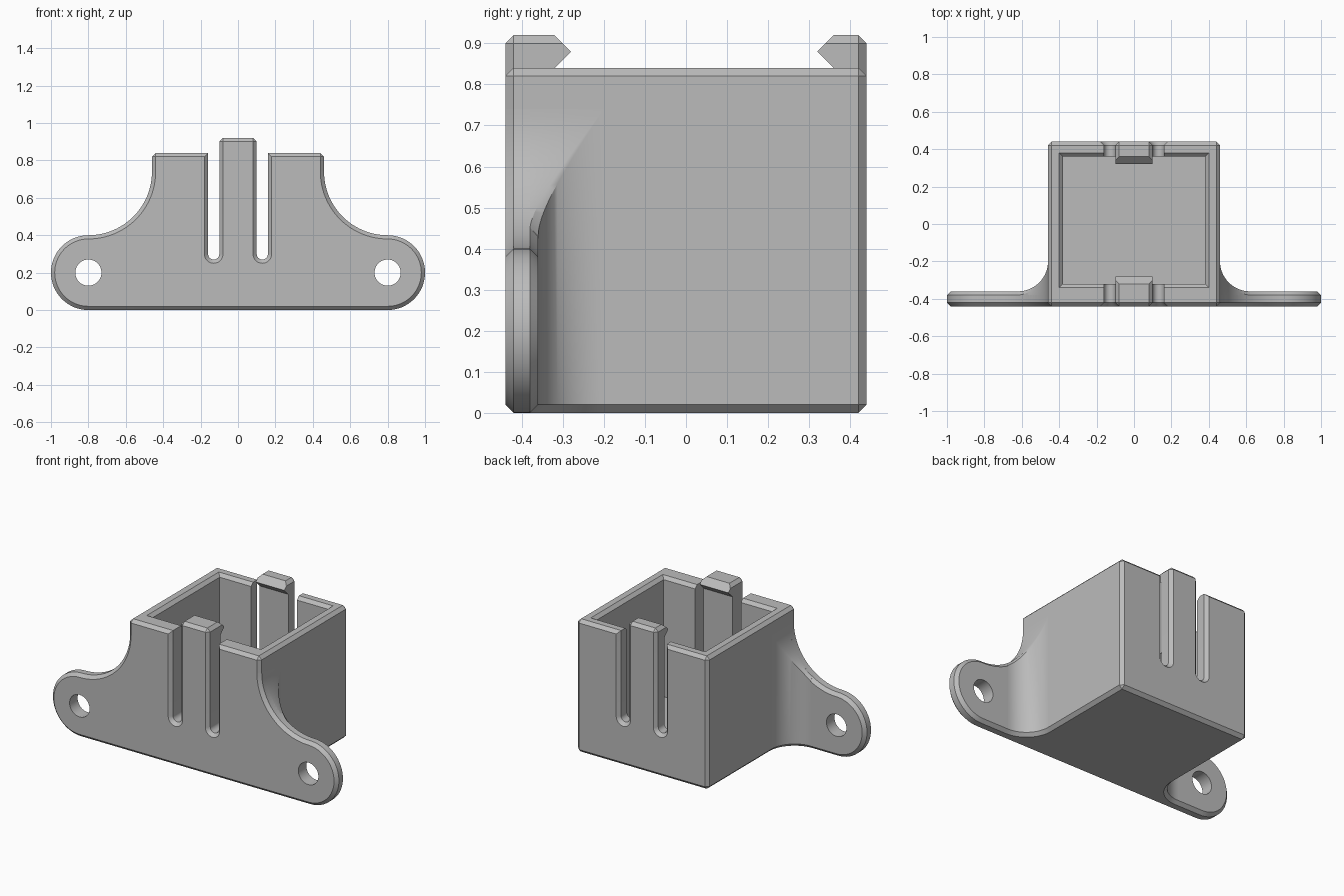
import bpy, bmesh
from math import cos, sin, pi, sqrt, radians

cube = bpy.data.objects.get("Cube")
if cube:
    bpy.data.objects.remove(cube, do_unlink=True)

grey = bpy.data.materials.new("plain_grey")
grey.use_nodes = True
grey.diffuse_color = (0.5, 0.5, 0.5, 1)
grey.node_tree.nodes["Principled BSDF"].inputs["Base Color"].default_value = (0.5, 0.5, 0.5, 1)

C = 0.02  # chamfer used on every outer edge


def add_object(name, bm):
    bmesh.ops.recalc_face_normals(bm, faces=bm.faces[:])
    mesh = bpy.data.meshes.new(name)
    bm.to_mesh(mesh)
    bm.free()
    mesh.materials.append(grey)
    obj = bpy.data.objects.new(name, mesh)
    bpy.context.collection.objects.link(obj)
    return obj


def loft(name, rings):
    """Skin a list of equal-length closed rings and cap both ends."""
    bm = bmesh.new()
    rows = [[bm.verts.new(p) for p in ring] for ring in rings]
    n = len(rows[0])
    for a, b in zip(rows, rows[1:]):
        for i in range(n):
            j = (i + 1) % n
            bm.faces.new((a[i], a[j], b[j], b[i]))
    bm.faces.new(rows[0])
    bm.faces.new(rows[-1])
    bmesh.ops.remove_doubles(bm, verts=bm.verts[:], dist=1e-5)
    return add_object(name, bm)


def activate(obj):
    bpy.ops.object.select_all(action='DESELECT')
    obj.select_set(True)
    bpy.context.view_layer.objects.active = obj


def cut(obj, cutter):
    cutter.hide_render = True
    mod = obj.modifiers.new("cut", 'BOOLEAN')
    mod.operation = 'DIFFERENCE'
    mod.solver = 'EXACT'
    mod.object = cutter
    activate(obj)
    bpy.ops.object.modifier_apply(modifier=mod.name)
    bpy.data.objects.remove(cutter, do_unlink=True)


def smooth(obj):
    activate(obj)
    bpy.ops.object.shade_smooth_by_angle(angle=radians(30))


def arc(cx, cz, r, start, end, steps):
    angles = [radians(start + (end - start) * i / steps) for i in range(steps + 1)]
    return [(cx + r * cos(a), cz + r * sin(a)) for a in angles]


# Chamfered box shell
W, D, H = 0.46, 0.44, 0.84
bm = bmesh.new()
bmesh.ops.create_cube(bm, size=1)
for v in bm.verts:
    v.co = (v.co.x * 2 * W, v.co.y * 2 * D, (v.co.z + 0.5) * H)
bmesh.ops.bevel(bm, geom=bm.edges[:], offset=C, offset_type='OFFSET',
                segments=1, affect='EDGES')
box = add_object("box_shell", bm)


# Cavity with a flared rim
def cavity_ring(z, d):
    x, y0, y1 = 0.38 + d, -0.32 - d, 0.36 + d
    return [(-x, y0, z), (x, y0, z), (x, y1, z), (-x, y1, z)]


cut(box, loft("cavity_cutter", [cavity_ring(0.08, 0), cavity_ring(H - C, 0),
                                cavity_ring(H + C, 2 * C)]))


# Round-bottomed slots either side of the snap tabs, chamfered outside
def slot_ring(s, y, d):
    pts = [(0.10 - d, 1.2)] + arc(0.13, 0.30, 0.03 + d, 180, 360, 20) + [(0.16 + d, 1.2)]
    return [(s * x, y, z) for x, z in pts]


for s in (-1, 1):
    cut(box, loft("slot_cutter", [slot_ring(s, -D - C, 2 * C), slot_ring(s, -D + C, 0),
                                  slot_ring(s, D - C, 0), slot_ring(s, D + C, 2 * C)]))
smooth(box)


# Hooked ends of the snap tabs; k points from the outside to the inside
def hook(name, outer, inner, k):
    e = outer + k * C
    full = [(outer, 0.78), (outer, 0.90), (e, 0.92), (inner, 0.92),
            (inner + k * 0.04, 0.88), (inner, 0.84), (inner, 0.78)]
    side = [(e, 0.78), (e, 0.90), (e, 0.90), (inner + k * C, 0.90)] + full[4:]
    rings = [(-0.10, side), (-0.08, full), (0.08, full), (0.10, side)]
    loft(name, [[(x, y, z) for y, z in prof] for x, prof in rings])


hook("front_tab_hook", -D, -0.32, 1)
hook("back_tab_hook", D, 0.36, -1)


# Mounting ears: rounded end blending up the box side with a concave sweep
def ear_ring(s, y, d):
    pts = [(0.43, d)] + arc(0.8, 0.2, 0.2 - d, -90, 90, 32)
    pts += arc(0.8, 0.74, 0.34 + d, -90, -180, 24)[1:] + [(0.43, 0.74)]
    return [(s * x, y, z) for x, z in pts]


# Curved gusset behind each ear, topped by the same sweep
def gusset_ring(s, t):
    a = t * pi / 2
    px, py = 0.62 - 0.16 * cos(a), -0.20 - 0.16 * sin(a)
    qx, qy = 0.62 - 0.18 * cos(a), -0.20 - 0.18 * sin(a)
    h = 0.74 - sqrt(max(0, 0.34 ** 2 - (px - 0.8) ** 2))
    c = C * t
    pts = [(qx, -0.40, 0), (qx, qy, 0), (px, py, C), (px, py, h - c),
           (px, py - c, h), (px, -0.40, h)]
    return [(s * x, y, z) for x, y, z in pts]


for s, side in ((1, "left"), (-1, "right")):
    ear = loft(side + "_mounting_ear", [ear_ring(s, -D, C), ear_ring(s, -D + C, 0),
                                        ear_ring(s, -0.38, 0), ear_ring(s, -0.36, C)])
    hole = [[(s * x, y, z) for x, z in arc(0.8, 0.2, 0.07, 0, 360, 40)[:-1]]
            for y in (-0.5, -0.3)]
    cut(ear, loft("hole_cutter", hole))
    smooth(ear)
    smooth(loft(side + "_gusset", [gusset_ring(s, i / 20) for i in range(21)]))
